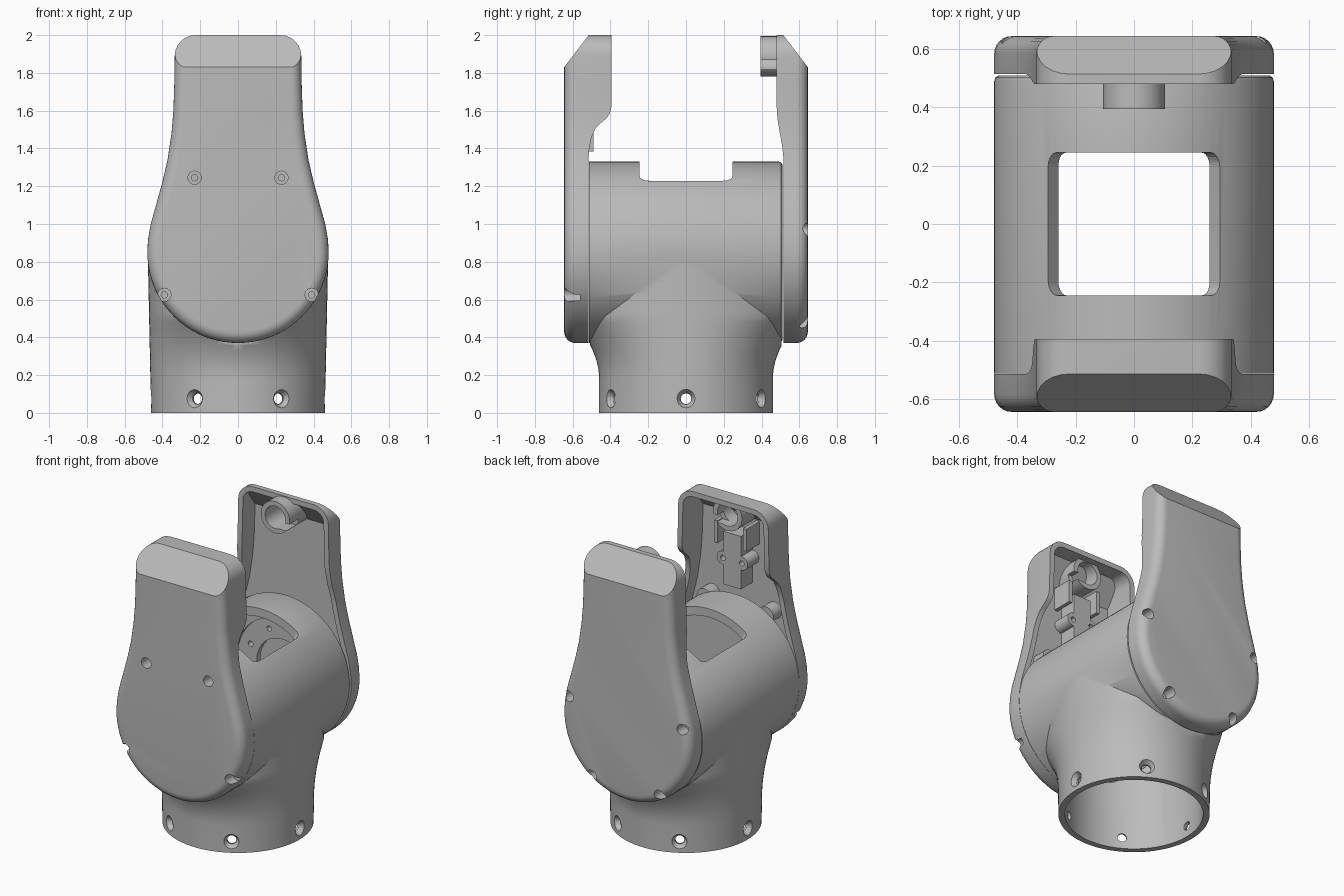
import bpy, bmesh
from math import sin, cos, pi, radians
from mathutils import Vector

cube = bpy.data.objects.get("Cube")
if cube:
    bpy.data.objects.remove(cube)

grey = bpy.data.materials.new("light_grey")
grey.use_nodes = True
grey.diffuse_color = (0.5, 0.5, 0.5, 1)
grey.node_tree.nodes["Principled BSDF"].inputs["Base Color"].default_value = (0.5, 0.5, 0.5, 1)

AXIS = 0.85          # height of the barrel axis
R = 0.48             # barrel radius


def loft(name, rings):
    """Solid skinned through equal-length rings of points, capped at both ends."""
    bm = bmesh.new()
    rows = [[bm.verts.new(p) for p in ring] for ring in rings]
    n = len(rows[0])
    for a, b in zip(rows, rows[1:]):
        for i in range(n):
            j = (i + 1) % n
            bm.faces.new((a[i], a[j], b[j], b[i]))
    bm.faces.new(rows[0][::-1])
    bm.faces.new(rows[-1])
    bmesh.ops.recalc_face_normals(bm, faces=bm.faces)
    mesh = bpy.data.meshes.new(name)
    bm.to_mesh(mesh)
    bm.free()
    mesh.materials.append(grey)
    ob = bpy.data.objects.new(name, mesh)
    bpy.context.collection.objects.link(ob)
    return ob


def boolean(ob, other, op="DIFFERENCE"):
    """Apply a boolean and discard the helper."""
    bpy.context.view_layer.objects.active = ob
    mod = ob.modifiers.new("cut", "BOOLEAN")
    mod.operation, mod.object, mod.solver = op, other, "EXACT"
    bpy.ops.object.modifier_apply(modifier=mod.name)
    bpy.data.objects.remove(other)
    return ob


def rod(name, start, end, r1, r2=None, n=24):
    """Round bar or cone between two points."""
    start, end = Vector(start), Vector(end)
    turn = (end - start).to_track_quat("Z", "Y")
    ring = lambda c, r: [c + turn @ Vector((r * cos(2 * pi * i / n), r * sin(2 * pi * i / n), 0))
                         for i in range(n)]
    return loft(name, [ring(start, r1), ring(end, r1 if r2 is None else r2)])


def box(name, x, y, z):
    return loft(name, [[(x[0], y[0], h), (x[1], y[0], h), (x[1], y[1], h), (x[0], y[1], h)] for h in z])


def prism(name, profile, half=0.7):
    """Side profile of (y, z) points extruded across x."""
    return loft(name, [[(x, y, z) for y, z in profile] for x in (-half, half)])


def smooth(ob):
    bpy.ops.object.select_all(action="DESELECT")
    ob.select_set(True)
    bpy.context.view_layer.objects.active = ob
    bpy.ops.object.shade_smooth_by_angle(angle=radians(32))


# ---- joint body: barrel, flared neck and hollow interior ----
def ellipse(a, b, z, n=96):
    return [(a * cos(2 * pi * i / n), b * sin(2 * pi * i / n), z) for i in range(n)]


def disc(r, y, n=96):
    return [(r * cos(2 * pi * i / n), y, AXIS + r * sin(2 * pi * i / n)) for i in range(n)]


body = loft("joint_body", [disc(R, -0.513), disc(R, 0.49), disc(R - 0.004, 0.503), disc(R - 0.015, 0.51)])
heights = [0, 0.18] + [0.18 + 0.03 * i for i in range(1, 22)]
neck = loft("neck", [ellipse(0.46 + 0.021 * z, min(0.62, 0.46 + 1.5 * max(0, z - 0.18) ** 2), z)
                     for z in heights])
boolean(neck, box("neck_limit", (-1, 1), (-0.508, 0.505), (-0.5, 1)), "INTERSECT")
boolean(body, neck, "UNION")
boolean(body, loft("barrel_bore", [disc(0.423, -0.45), disc(0.423, 0.45)]))
boolean(body, loft("neck_bore", [ellipse(0.42, 0.42, -0.1), ellipse(0.42, 0.42, AXIS)]))


# top window, with sides running towards the barrel axis
def window_ring(h):
    pts = []
    for k, (sx, sy) in enumerate(((1, 1), (-1, 1), (-1, -1), (1, -1))):
        for i in range(7):
            a = pi / 2 * (k + i / 6)
            pts.append((0.778 * h * (0.85 * sx + 0.15 * cos(a)), 0.195 * sy + 0.05 * sin(a), AXIS + h))
    return pts


boolean(body, loft("window_cutter", [window_ring(0.2), window_ring(0.7)]))

# motor seat in the back end wall
boolean(body, loft("seat_cutter", [disc(0.33, 0.4), disc(0.33, 0.47)]))
boolean(body, loft("shaft_cutter", [disc(0.19, 0.4), disc(0.19, 0.6)]))
for i in range(8):
    a = pi / 4 * (i + 0.5)
    x, z = 0.255 * cos(a), AXIS + 0.255 * sin(a)
    boolean(body, rod("seat_hole", (x, 0.4, z), (x, 0.6, z), 0.018, n=12))

# countersunk fixing holes round the neck
for i in range(6):
    d = Vector((cos(pi / 3 * i), sin(pi / 3 * i), 0))
    up = Vector((0, 0, 0.075))
    boolean(body, rod("neck_hole", d * 0.38 + up, d * 0.6 + up, 0.028))
    boolean(body, rod("neck_sink", d * 0.43 + up, d * 0.48 + up, 0.03, 0.06))
smooth(body)


# ---- covers ----
def cover_outline():
    half = [(0.225 + 0.11 * sin(pi / 12 * i), 1.89 + 0.11 * cos(pi / 12 * i)) for i in range(7)]
    half += [(0.337, 1.75), (0.342, 1.6), (0.352, 1.48), (0.373, 1.34), (0.401, 1.22),
             (0.434, 1.1), (0.462, 1.0), (0.476, 0.92)]
    half += [(R * cos(pi / 40 * i), AXIS - R * sin(pi / 40 * i)) for i in range(21)]
    pts = half + [(-x, z) for x, z in half[-2::-1]]
    return [Vector(p) for p in pts]


OUTLINE = cover_outline()


def outline_ring(inset, y):
    """Cover outline moved inwards by a distance."""
    ring, n = [], len(OUTLINE)
    for i, p in enumerate(OUTLINE):
        t = ((OUTLINE[(i + 1) % n] - p).normalized() + (p - OUTLINE[i - 1]).normalized()).normalized()
        q = p + inset * Vector((t.y, -t.x))
        ring.append((q.x, y, q.y))
    return ring


def build_cover(name, s, rim, screws):
    """Hollow shell; s is the side along y, rim the inner edge as (depth, height)."""
    side = lambda pts: [(s * y, z) for y, z in pts]
    edge = [(0.06 * (1 - sin(a)), 0.585 + 0.06 * cos(a)) for a in [pi / 12 * i for i in range(7)]]
    cover = loft(name, [outline_ring(d, s * y) for d, y in edge + [(0, 0.3)]])
    limit = [(0.515, 0.2), (0.7, 0.2), (0.7, 1.758), (0.515, 2.0), (0.515, 2.1)]
    limit[3:] = [(0.515, 2.0), (rim[0][0], 2.0)]
    boolean(cover, prism("cover_limit", side(limit + rim)), "INTERSECT")
    cavity = loft("cavity", [outline_ring(0.035, s * y) for y in (0.7, 0.3)])
    inner = [(0.3, 0.2), (0.61, 0.2), (0.61, 1.818), (0.498, 1.965), (0.3, 1.965)]
    boolean(cavity, prism("cavity_limit", side(inner)), "INTERSECT")
    holes = [(m * x, z) for x, z in screws for m in (-1, 1)]
    for x, z in holes:
        boolean(cavity, rod("post", (x, s * 0.52, z), (x, s * 0.7, z), 0.055))
    boolean(cover, cavity)
    for x, z in holes:
        boolean(cover, rod("screw_head", (x, s * 0.56, z), (x, s * 0.7, z), 0.035))
        boolean(cover, rod("screw_hole", (x, s * 0.4, z), (x, s * 0.7, z), 0.017, n=12))
    smooth(cover)


def build_socket(name, s, depth):
    """Slotted ring near the top of a cover."""
    z = 1.887
    socket = rod(name, (0, s * depth, z), (0, s * 0.62, z), 0.107, n=40)
    clip = [(0.3, 1.5), (0.62, 1.5), (0.62, 1.82), (0.505, 1.97), (0.505, 1.998), (0.3, 1.998)]
    boolean(socket, prism("socket_limit", [(s * y, h) for y, h in clip]), "INTERSECT")
    boolean(socket, rod("socket_bore", (0, s * 0.3, z), (0, s * 0.59, z), 0.075, n=40))
    slot = box("slot", (0, 0.2), sorted((s * 0.3, s * 0.5)), (z - 0.07, z - 0.02))
    boolean(socket, slot)
    smooth(socket)


front_rim = [(0.395, 1.62), (0.402, 1.59), (0.42, 1.56), (0.45, 1.535), (0.48, 1.505),
             (0.5, 1.46), (0.512, 1.4), (0.515, 1.36)]
back_rim = [(0.48, 1.62), (0.484, 1.56), (0.495, 1.49), (0.508, 1.42), (0.515, 1.36)]
build_cover("front_cover", -1, front_rim, [(0.23, 1.245), (0.39, 0.625)])
build_cover("back_cover", 1, back_rim, [(0.42, 0.97), (0.25, 0.485)])
build_socket("front_socket", -1, 0.44)
build_socket("back_socket", 1, 0.395)

# switch mount and ribs inside the front cover
mount = box("front_mount", (-0.065, 0.065), (-0.615, -0.49), (1.385, 1.74))
for m in (-1, 1):
    boolean(mount, rod("mount_ear", (m * 0.07, -0.615, 1.56), (m * 0.07, -0.49, 1.56), 0.045), "UNION")
for m in (-1, 1):
    boolean(mount, rod("mount_hole", (m * 0.07, -0.56, 1.56), (m * 0.07, -0.4, 1.56), 0.018, n=12))
    box("front_rib", sorted((m * 0.095, m * 0.12)), (-0.615, -0.47), (1.66, 1.81))
smooth(mount)
